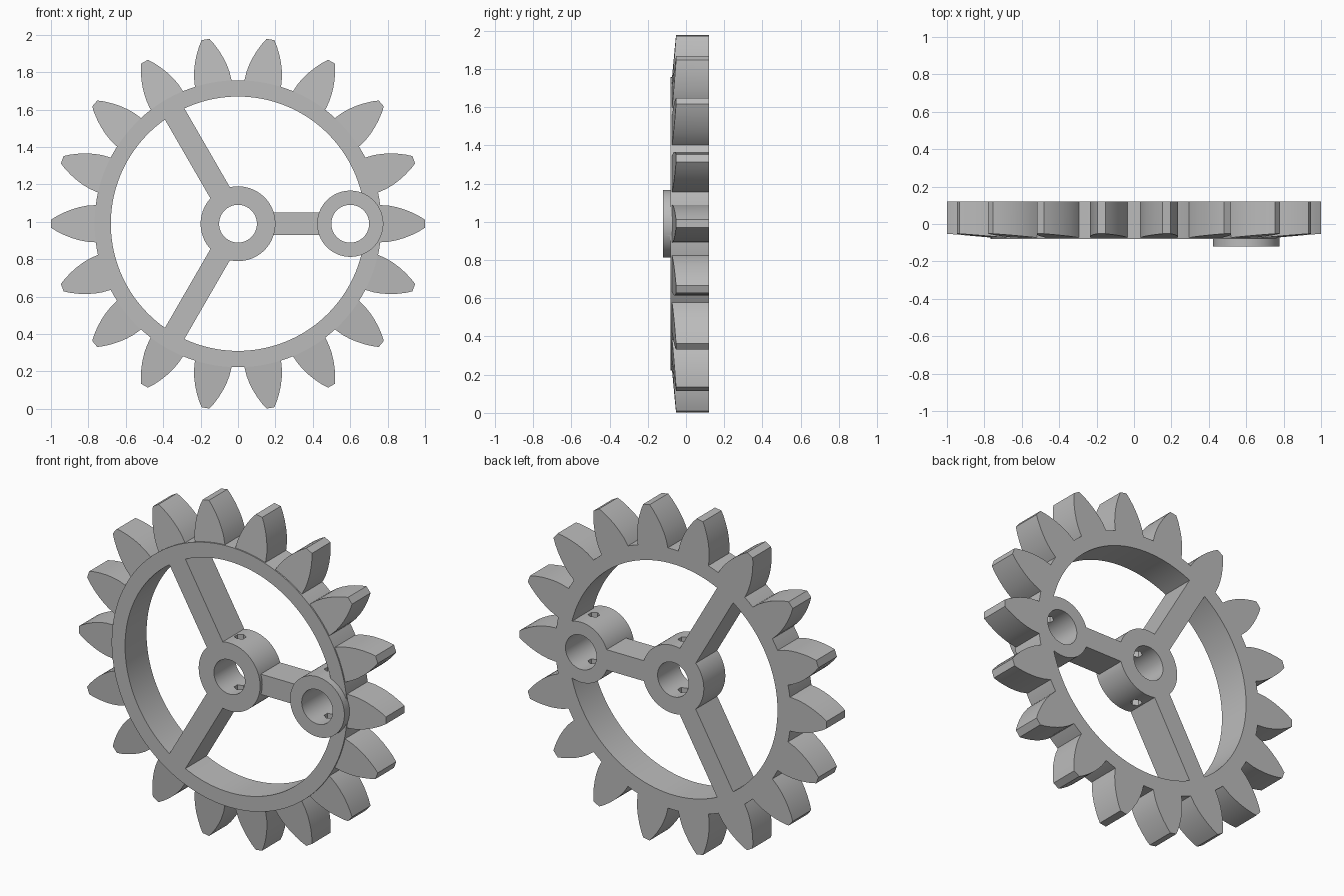
import bpy, bmesh
from math import sin, cos, pi, radians, hypot

cube = bpy.data.objects.get("Cube")
if cube:
    bpy.data.objects.remove(cube, do_unlink=True)

grey = bpy.data.materials.new("mid_grey")
grey.use_nodes = True
grey.diffuse_color = (0.5, 0.5, 0.5, 1)
grey.node_tree.nodes["Principled BSDF"].inputs["Base Color"].default_value = (0.5, 0.5, 0.5, 1)

FRONT, BACK, CENTRE_Z = -0.08, 0.12, 0.99
TEETH, CRANK_X = 18, 0.6


def prism(name, outline, front, back):
    """Extrude an (x, z) outline in depth; front may be a function of radius."""
    depth = front if callable(front) else lambda r: front
    bm = bmesh.new()
    a = [bm.verts.new((x, depth(hypot(x, z)), z + CENTRE_Z)) for x, z in outline]
    b = [bm.verts.new((x, back, z + CENTRE_Z)) for x, z in outline]
    bm.faces.new(a)
    bm.faces.new(b[::-1])
    for i in range(len(a)):
        j = (i + 1) % len(a)
        bm.faces.new((a[i], b[i], b[j], a[j]))
    bmesh.ops.recalc_face_normals(bm, faces=bm.faces)
    mesh = bpy.data.meshes.new(name)
    bm.to_mesh(mesh)
    bm.free()
    mesh.materials.append(grey)
    obj = bpy.data.objects.new(name, mesh)
    bpy.context.collection.objects.link(obj)
    return obj


def circle(radius, cx=0, n=96):
    return [(cx + radius * cos(2 * pi * i / n), radius * sin(2 * pi * i / n)) for i in range(n)]


def turn(outline, angle):
    c, s = cos(angle), sin(angle)
    return [(x * c - z * s, x * s + z * c) for x, z in outline]


def combine(target, other, operation):
    """Apply a boolean and discard the operand."""
    mod = target.modifiers.new(operation.lower(), "BOOLEAN")
    mod.operation, mod.object, mod.solver = operation, other, "EXACT"
    bpy.context.view_layer.update()
    graph = bpy.context.evaluated_depsgraph_get()
    result = bpy.data.meshes.new_from_object(target.evaluated_get(graph))
    target.modifiers.clear()
    target.data = result
    bpy.data.objects.remove(other, do_unlink=True)


# Rim
gear = prism("spoked_gear", circle(0.767, n=144), FRONT, BACK)
combine(gear, prism("rim_opening", circle(0.68, n=144), -0.3, 0.3), "DIFFERENCE")

# Teeth with curved flanks and a front face sloping back towards the tip
flank = [(0.73, 0.1), (0.77, 0.099), (0.81, 0.096), (0.85, 0.088), (0.89, 0.076),
         (0.93, 0.06), (0.97, 0.04), (1.0, 0.021)]
tooth = [(r, -w) for r, w in flank] + [(r, w) for r, w in reversed(flank)]
for i in range(TEETH):
    part = prism("tooth", turn(tooth, 2 * pi * i / TEETH),
                 lambda r: -0.073 + 0.09 * (r - 0.767), BACK)
    combine(gear, part, "UNION")

# Three arms, the crank one slightly recessed at the front
arm = [(0.05, -0.06), (0.72, -0.06), (0.72, 0.06), (0.05, 0.06)]
for angle, front in ((0, -0.06), (120, FRONT), (240, FRONT)):
    combine(gear, prism("arm", turn(arm, radians(angle)), front, BACK), "UNION")

# Central hub and raised crank hub
combine(gear, prism("centre_hub", circle(0.2), FRONT, BACK), "UNION")
combine(gear, prism("crank_hub", circle(0.177, CRANK_X), -0.12, BACK), "UNION")

# Bores and hexagonal set-screw holes through both hubs
for x, y in ((0, 0.02), (CRANK_X, 0)):
    combine(gear, prism("bore", circle(0.101, x), -0.3, 0.3), "DIFFERENCE")
    bm = bmesh.new()
    bmesh.ops.create_cone(bm, cap_ends=True, segments=6, radius1=0.032, radius2=0.032, depth=0.5)
    bmesh.ops.translate(bm, vec=(x, y, CENTRE_Z), verts=bm.verts)
    mesh = bpy.data.meshes.new("screw_hole")
    bm.to_mesh(mesh)
    bm.free()
    mesh.materials.append(grey)
    hole = bpy.data.objects.new("screw_hole", mesh)
    bpy.context.collection.objects.link(hole)
    combine(gear, hole, "DIFFERENCE")

# Smooth curved walls, crisp edges
bpy.ops.object.select_all(action="DESELECT")
gear.select_set(True)
bpy.context.view_layer.objects.active = gear
bpy.ops.object.shade_smooth_by_angle(angle=radians(25))
